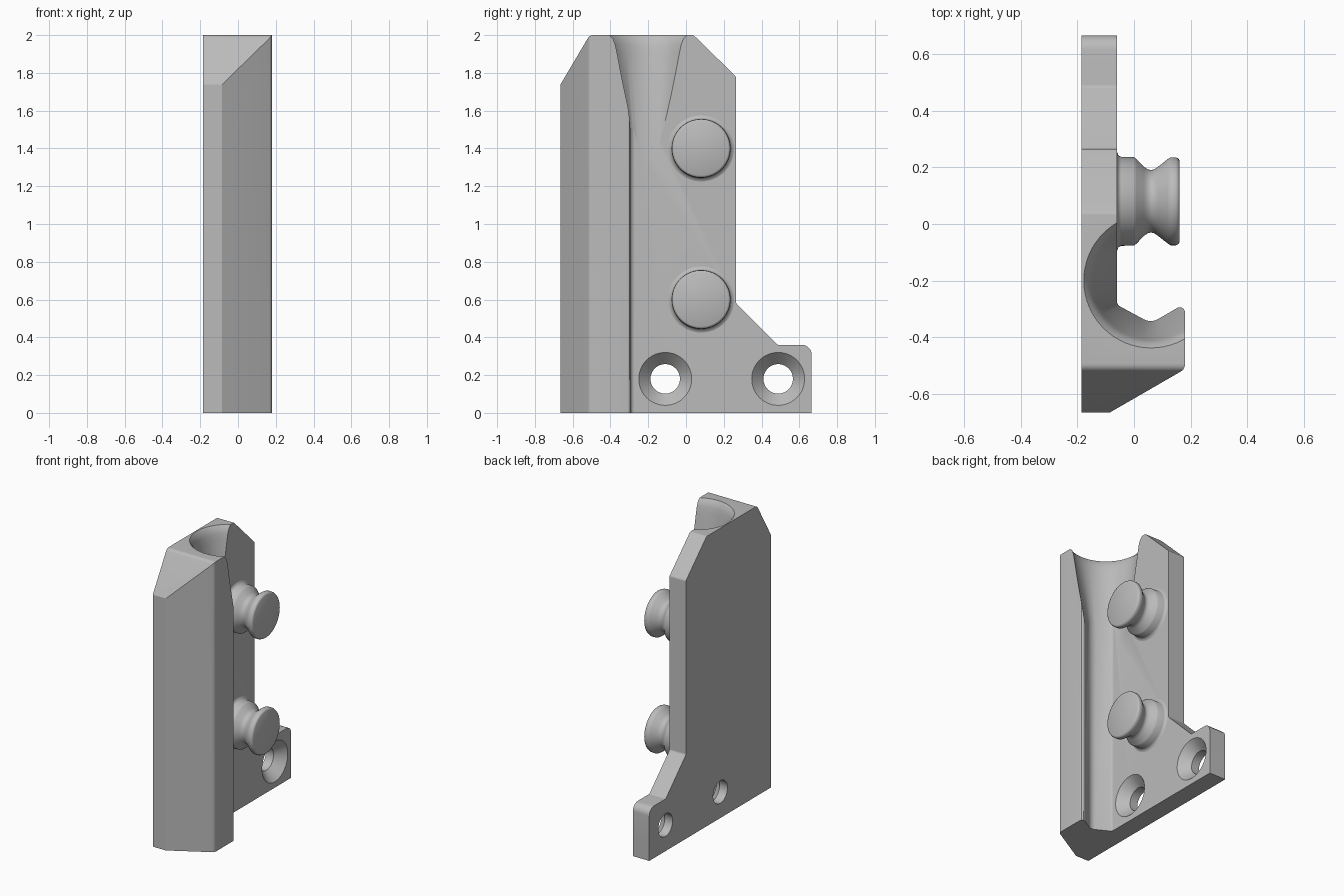
import bpy, bmesh, math
from mathutils import Vector, Matrix

cube = bpy.data.objects.get("Cube")
if cube:
    bpy.data.objects.remove(cube, do_unlink=True)

grey = bpy.data.materials.new("light grey")
grey.use_nodes = True
colour = (0.5, 0.5, 0.5, 1)
grey.diffuse_color = colour
grey.node_tree.nodes["Principled BSDF"].inputs["Base Color"].default_value = colour


def make(name, bm):
    bmesh.ops.recalc_face_normals(bm, faces=bm.faces)
    mesh = bpy.data.meshes.new(name)
    bm.to_mesh(mesh)
    bm.free()
    mesh.materials.append(grey)
    ob = bpy.data.objects.new(name, mesh)
    bpy.context.collection.objects.link(ob)
    return ob


def rounded(points, steps=5):
    """Round the corners of a closed outline of (a, b, radius) points."""
    out = []
    for i, (a, b, r) in enumerate(points):
        p = Vector((a, b))
        if not r:
            out.append(p)
            continue
        u = (Vector(points[i - 1][:2]) - p).normalized()
        v = (Vector(points[(i + 1) % len(points)][:2]) - p).normalized()
        half = u.angle(v) / 2
        reach = r / math.tan(half)
        s, e = p + u * reach, p + v * reach
        c = p + (u + v).normalized() * r / math.sin(half)
        for k in range(steps + 1):
            d = s.lerp(e, k / steps) - c
            out.append(c + d.normalized() * r)
    return out


def extrude(name, outline, place, offset):
    bm = bmesh.new()
    face = bm.faces.new([bm.verts.new(place(p)) for p in outline])
    new = bmesh.ops.extrude_face_region(bm, geom=[face])["geom"]
    moved = [g for g in new if isinstance(g, bmesh.types.BMVert)]
    bmesh.ops.translate(bm, verts=moved, vec=offset)
    return make(name, bm)


def lathe(name, profile, centre, along_x=False, sides=64):
    """Spin (radius, height) points about z, or about x."""
    bm = bmesh.new()
    rings = []
    for r, h in profile:
        rings.append([bm.verts.new((r * math.cos(t), r * math.sin(t), h))
                      for t in (math.tau * k / sides for k in range(sides))])
    for low, high in zip(rings, rings[1:]):
        for k in range(sides):
            n = (k + 1) % sides
            bm.faces.new((low[k], low[n], high[n], high[k]))
    bm.faces.new(rings[0])
    bm.faces.new(rings[-1])
    if along_x:
        bm.transform(Matrix.Rotation(math.pi / 2, 4, "Y"))
    bm.transform(Matrix.Translation(centre))
    return make(name, bm)


def select_only(ob):
    bpy.ops.object.select_all(action="DESELECT")
    ob.select_set(True)
    bpy.context.view_layer.objects.active = ob


def boolean(target, cutter, operation):
    cutter.hide_render = True
    mod = target.modifiers.new("cut", "BOOLEAN")
    mod.operation, mod.solver, mod.object = operation, "EXACT", cutter
    select_only(target)
    bpy.ops.object.modifier_apply(modifier=mod.name)
    bpy.data.objects.remove(cutter, do_unlink=True)


def smooth(ob, degrees):
    select_only(ob)
    bpy.ops.object.shade_smooth_by_angle(angle=math.radians(degrees))


BACK, FACE, TIP = -0.185, -0.06, 0.18

# Plate and hooked rail: plan section run to full height
section = rounded([
    (BACK, -0.665, 0), (-0.085, -0.665, 0), (TIP, -0.512, 0.03),
    (TIP, -0.28, 0.018), (0.06, -0.35, 0.05), (FACE, -0.285, 0.02),
    (FACE, 0.665, 0), (BACK, 0.665, 0)])
body = extrude("rail_plate", section, lambda p: (p.x, p.y, 0), (0, 0, 2))

# Side silhouette
silhouette = rounded([
    (-0.665, -0.1, 0), (0.7, -0.1, 0), (0.7, 0, 0), (0.665, 0, 0),
    (0.665, 0.36, 0.05), (0.485, 0.36, 0.02), (0.265, 0.58, 0.02),
    (0.265, 1.78, 0.02), (0.04, 2, 0.02), (-0.51, 2, 0.03),
    (-0.665, 1.738, 0), (-0.7, 1.68, 0), (-0.7, -0.1, 0)][1:])
boolean(body, extrude("silhouette_cutter", silhouette,
                      lambda p: (-0.5, p.x, p.y), (1, 0, 0)), "INTERSECT")

# Funnel at the top of the groove, with a rounded lip
funnel = [(0.105, 1.25), (0.205, 1.91), (0.212, 1.95), (0.222, 1.98),
          (0.238, 2.001), (0.238, 2.1)]
boolean(body, lathe("funnel_cutter", funnel, (0.06, -0.2, 0)), "DIFFERENCE")

# Countersunk screw holes
hole = [(0.078, -0.3), (0.078, -0.125), (0.14, FACE), (0.14, 0.0)]
for y in (-0.11, 0.488):
    boolean(body, lathe("hole_cutter", hole, (0, y, 0.18), True), "DIFFERENCE")
smooth(body, 25)

# Grooved studs with a flared foot and a waisted neck
stud = [(0.175, -0.07), (0.175, FACE), (0.162, -0.055), (0.157, -0.045),
        (0.156, 0.0), (0.15, 0.008), (0.122, 0.035), (0.113, 0.048),
        (0.11, 0.06), (0.113, 0.072), (0.122, 0.085), (0.148, 0.118),
        (0.155, 0.128), (0.155, 0.148), (0.151, 0.157), (0.143, 0.161)]
for name, z in (("lower_stud", 0.6), ("upper_stud", 1.4)):
    smooth(lathe(name, stud, (0, 0.08, z), True), 50)
